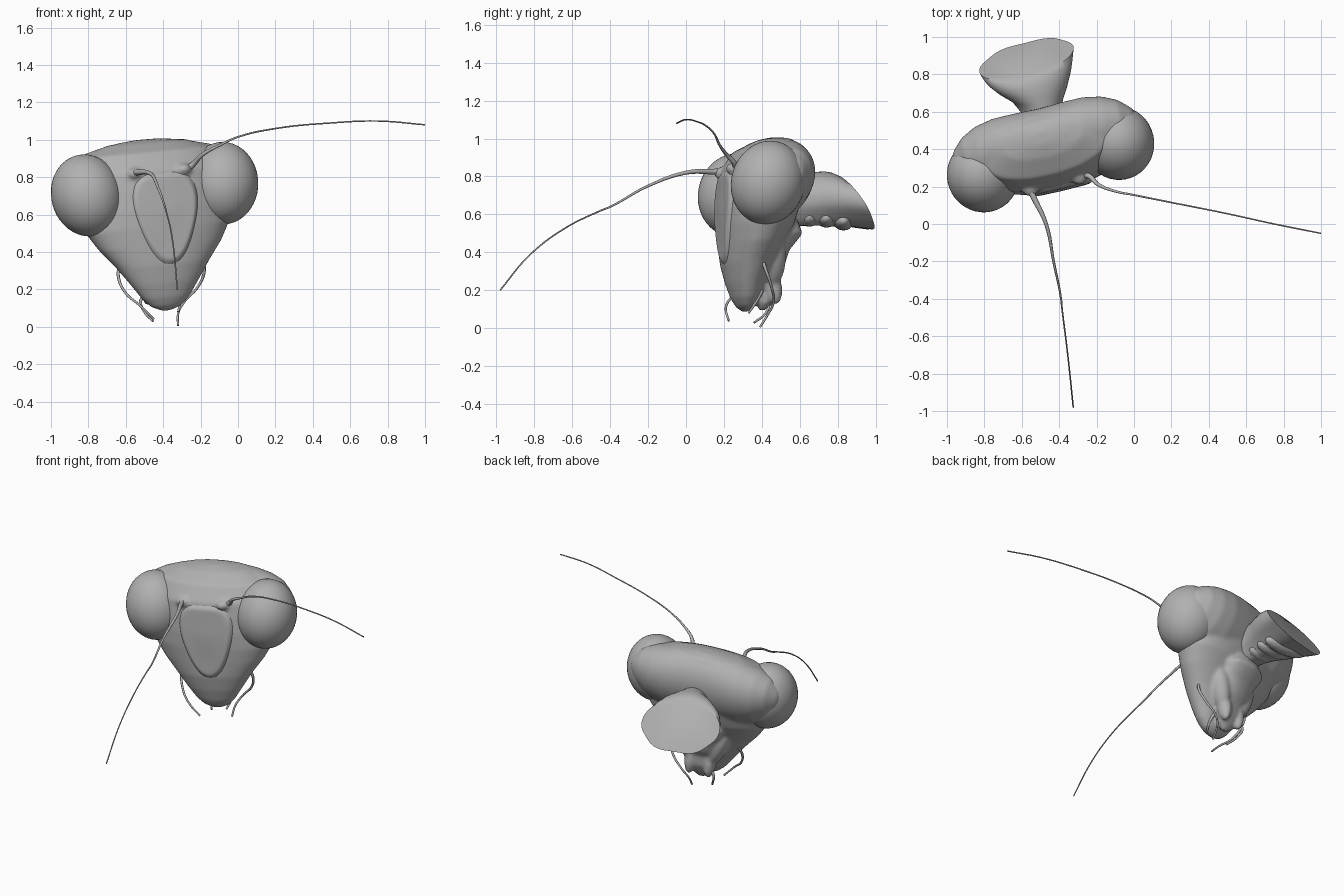
import bpy, bmesh, math
from mathutils import Matrix, Vector

if "Cube" in bpy.data.objects:
    bpy.data.objects.remove(bpy.data.objects["Cube"])

grey = bpy.data.materials.new("grey")
grey.diffuse_color = (0.44, 0.44, 0.44, 1)
grey.use_nodes = True
grey.node_tree.nodes["Principled BSDF"].inputs["Base Color"].default_value = grey.diffuse_color

# Head frame: turned and slightly rolled
HEAD = (Matrix.Translation((-0.445, 0.345, 0.735))
        @ Matrix.Rotation(math.radians(13.5), 4, 'Z')
        @ Matrix.Rotation(math.radians(-5), 4, 'Y'))


def finish(bm, name, matrix=None, subsurf=0, angle=180):
    bmesh.ops.recalc_face_normals(bm, faces=bm.faces)
    me = bpy.data.meshes.new(name)
    bm.to_mesh(me)
    bm.free()
    if matrix:
        me.transform(matrix)
    ob = bpy.data.objects.new(name, me)
    bpy.context.collection.objects.link(ob)
    me.materials.append(grey)
    if subsurf:
        ob.modifiers.new("subsurf", 'SUBSURF').levels = subsurf
        ob.modifiers["subsurf"].render_levels = subsurf
    bpy.ops.object.select_all(action='DESELECT')
    ob.select_set(True)
    bpy.context.view_layer.objects.active = ob
    bpy.ops.object.shade_smooth_by_angle(angle=math.radians(angle))
    return ob


def fuse(ob, voxel, iterations):
    rm = ob.modifiers.new("fuse", 'REMESH')
    rm.mode = 'VOXEL'
    rm.voxel_size = voxel
    rm.use_smooth_shade = True
    sm = ob.modifiers.new("soften", 'SMOOTH')
    sm.factor = 0.5
    sm.iterations = iterations


def loft(bm, rings, caps=(True, True)):
    rows = [[bm.verts.new(p) for p in r] for r in rings]
    n = len(rows[0])
    for a, b in zip(rows, rows[1:]):
        for i in range(n):
            j = (i + 1) % n
            bm.faces.new((a[i], a[j], b[j], b[i]))
    if caps[0]:
        bm.faces.new(rows[0][::-1])
    if caps[1]:
        bm.faces.new(rows[-1])


def ellipsoid(bm, centre, size, rot=None):
    m = Matrix.Translation(centre) @ (rot or Matrix()) @ Matrix.Diagonal((*size, 1))
    bmesh.ops.create_uvsphere(bm, u_segments=40, v_segments=24, radius=1, matrix=m)


def tube(name, pts, r0, r1, power=2):
    cu = bpy.data.curves.new(name, 'CURVE')
    cu.dimensions = '3D'
    cu.bevel_depth = 1
    cu.bevel_resolution = 2
    cu.resolution_u = 6
    cu.use_fill_caps = True
    sp = cu.splines.new('BEZIER')
    sp.bezier_points.add(len(pts) - 1)
    for i, (bp, p) in enumerate(zip(sp.bezier_points, pts)):
        bp.co = p
        bp.handle_left_type = bp.handle_right_type = 'AUTO'
        bp.radius = r1 + (r0 - r1) * (1 - i / (len(pts) - 1)) ** power
    cu.materials.append(grey)
    bpy.context.collection.objects.link(bpy.data.objects.new(name, cu))


# Sections: height, half width, front, back
SKULL = [(0.268, 0.06, 0.09, 0.16), (0.25, 0.22, 0.02, 0.21), (0.2, 0.35, -0.08, 0.245),
         (0.1, 0.39, -0.145, 0.26), (0.0, 0.4, -0.16, 0.25), (-0.1, 0.4, -0.17, 0.235),
         (-0.2, 0.395, -0.17, 0.2), (-0.3, 0.335, -0.165, 0.14), (-0.4, 0.255, -0.16, 0.09),
         (-0.5, 0.185, -0.14, 0.045), (-0.58, 0.13, -0.115, 0.02), (-0.625, 0.085, -0.09, 0.0),
         (-0.65, 0.03, -0.06, -0.03)]
MOUTH = [(-0.12, 0.08, 0.1, 0.22), (-0.24, 0.16, 0.05, 0.265), (-0.33, 0.13, 0.05, 0.19),
         (-0.42, 0.11, 0.05, 0.16), (-0.47, 0.1, 0.04, 0.13), (-0.54, 0.09, 0.03, 0.125),
         (-0.61, 0.06, 0.02, 0.09), (-0.645, 0.02, 0.03, 0.06)]
# Crown sections across the head: side, front, back, bottom, top
CROWN = [(0.0, -0.1, 0.275, -0.2, 0.268), (0.13, -0.1, 0.28, -0.2, 0.262), (0.25, -0.1, 0.28, -0.19, 0.24),
         (0.35, -0.1, 0.26, -0.17, 0.215), (0.43, -0.08, 0.22, -0.13, 0.18), (0.49, -0.04, 0.16, -0.08, 0.12),
         (0.525, 0.02, 0.08, -0.02, 0.04)]


def section_ring(w, a, f, b, n=48):
    out = []
    for i in range(n):
        t = 2 * math.pi * i / n
        c, s = math.cos(t), math.sin(t)
        out.append((a * math.copysign(abs(c) ** 0.9, c),
                    (f + b) / 2 + (b - f) / 2 * math.copysign(abs(s) ** 0.9, s), w))
    return out


def crown_ring(u, f, b, lo, hi, n=48):
    """Oval across the head, leaning back towards the top."""
    out = []
    for i in range(n):
        t = 2 * math.pi * i / n
        lean = 0.04 * math.sin(t)
        out.append((u, (f + b) / 2 + (b - f) / 2 * math.cos(t) + lean,
                    (lo + hi) / 2 + (hi - lo) / 2 * math.sin(t)))
    return out


def face_depth(u, w):
    """Depth of the skull's front at a point."""
    for hi, lo in zip(SKULL, SKULL[1:]):
        if lo[0] <= w <= hi[0]:
            k = (hi[0] - w) / (hi[0] - lo[0])
            a, f, b = (hi[i] + (lo[i] - hi[i]) * k for i in (1, 2, 3))
            e = 2 / 0.9
            return (f + b) / 2 - (b - f) / 2 * max(0, 1 - abs(u / a) ** e) ** (1 / e)
    return 0


# Skull fused with the crown, antenna sockets and the mouthparts behind the chin
bm = bmesh.new()
loft(bm, [section_ring(*s) for s in SKULL])
loft(bm, [section_ring(*s) for s in MOUTH])
loft(bm, [crown_ring(-s[0], *s[1:]) for s in CROWN[:0:-1]] + [crown_ring(*s) for s in CROWN])
for s in (-1, 1):
    ellipsoid(bm, (s * 0.12, 0.08, -0.38), (0.055, 0.07, 0.16), Matrix.Rotation(s * 0.35, 4, 'Y'))
    ellipsoid(bm, (s * 0.065, 0.085, -0.5), (0.04, 0.05, 0.12), Matrix.Rotation(0.2, 4, 'X'))
    ellipsoid(bm, (s * 0.135, -0.12, 0.095), (0.045, 0.05, 0.032))
fuse(finish(bm, "head", HEAD), 0.011, 8)

# Compound eyes, leaning back
for s, name in ((-1, "left_eye"), (1, "right_eye")):
    bm = bmesh.new()
    ellipsoid(bm, (s * 0.375, 0.0, 0.0), (0.19, 0.195, 0.222),
              Matrix.Rotation(math.radians(-15), 4, 'X') @ Matrix.Rotation(s * 0.12, 4, 'Y'))
    finish(bm, name, HEAD)

# Raised shield on the face
half = [(0.06, 0.085), (0.135, 0.08), (0.18, -0.01), (0.175, -0.13), (0.115, -0.3), (0.055, -0.385)]
outline = half + [(0, -0.405)] + [(-u, w) for u, w in half[::-1]]
rings = []
for k, lift in ((1.08, -0.012), (1.0, 0.004), (0.93, 0.016), (0.84, 0.015), (0.6, 0.01),
                (0.35, 0.008), (0.12, 0.008)):
    ring = []
    for u, w in outline:
        u, w = u * k, -0.13 + (w + 0.13) * k
        ring.append((u + 0.015, face_depth(u, w) - lift, w))
    rings.append(ring)
bm = bmesh.new()
loft(bm, rings, (False, True))
finish(bm, "face_shield", HEAD, subsurf=2)

# Neck, flaring like a bowl to a slanted flat cut
NECK = [((-0.48, 0.48, 0.67), 0.12, 0.13, 0.0), ((-0.495, 0.6, 0.67), 0.11, 0.135, 0.05),
        ((-0.515, 0.66, 0.675), 0.135, 0.14, 0.13), ((-0.54, 0.72, 0.68), 0.185, 0.148, 0.26),
        ((-0.56, 0.79, 0.68), 0.228, 0.16, 0.4), ((-0.57, 0.84, 0.672), 0.248, 0.168, 0.48),
        ((-0.575, 0.88, 0.662), 0.26, 0.172, 0.56)]
rings = []
for c, rx, rz, tilt in NECK:
    ax = Vector((1, 0.25 * tilt / 0.56, 0)).normalized()
    up = Vector((0.05, -math.sin(tilt), math.cos(tilt)))
    ring = []
    for i in range(48):
        t = 2 * math.pi * i / 48
        wave = 1 + 0.04 * max(0, -math.sin(t)) * math.cos(6 * t)
        ring.append(Vector(c) + (ax * rx * math.cos(t) + up * rz * math.sin(t)) * wave)
    rings.append(ring)
bm = bmesh.new()
loft(bm, rings)
finish(bm, "neck", angle=50)

# Soft folds under the neck
bm = bmesh.new()
for y, r, z in ((0.65, 0.1, 0.585), (0.74, 0.13, 0.58), (0.83, 0.16, 0.565)):
    ellipsoid(bm, (-0.51 - (y - 0.66) * 0.2, y, z), (r, 0.055, 0.05))
fuse(finish(bm, "neck_folds"), 0.01, 4)

# Antennae
tube("right_antenna", [(-0.31, 0.25, 0.82), (-0.25, 0.26, 0.86), (-0.19, 0.21, 0.92),
                       (-0.1, 0.175, 0.97), (0.0, 0.155, 1.015), (0.2, 0.115, 1.06),
                       (0.5, 0.055, 1.09), (0.75, 0.0, 1.1), (1.0, -0.05, 1.08)], 0.024, 0.004, 4)
tube("left_antenna", [(-0.57, 0.22, 0.82), (-0.54, 0.15, 0.825), (-0.47, 0.0, 0.82),
                      (-0.43, -0.2, 0.75), (-0.39, -0.4, 0.64), (-0.385, -0.45, 0.62),
                      (-0.36, -0.65, 0.52), (-0.34, -0.83, 0.38), (-0.325, -0.98, 0.2)], 0.024, 0.004, 4)

# Feelers around the mouth
tube("left_outer_palp", [(-0.63, 0.34, 0.34), (-0.64, 0.3, 0.27), (-0.6, 0.25, 0.18),
                         (-0.52, 0.21, 0.11), (-0.45, 0.225, 0.04)], 0.01, 0.006)
tube("left_inner_palp", [(-0.46, 0.42, 0.2), (-0.52, 0.44, 0.14), (-0.5, 0.42, 0.08),
                         (-0.455, 0.36, 0.03)], 0.012, 0.006)
tube("right_outer_palp", [(-0.2, 0.4, 0.37), (-0.18, 0.42, 0.31), (-0.21, 0.45, 0.22),
                          (-0.29, 0.46, 0.13), (-0.32, 0.43, 0.07), (-0.32, 0.39, 0.006)], 0.01, 0.006)
tube("right_inner_palp", [(-0.33, 0.4, 0.2), (-0.31, 0.37, 0.14), (-0.32, 0.33, 0.08)], 0.011, 0.006)
